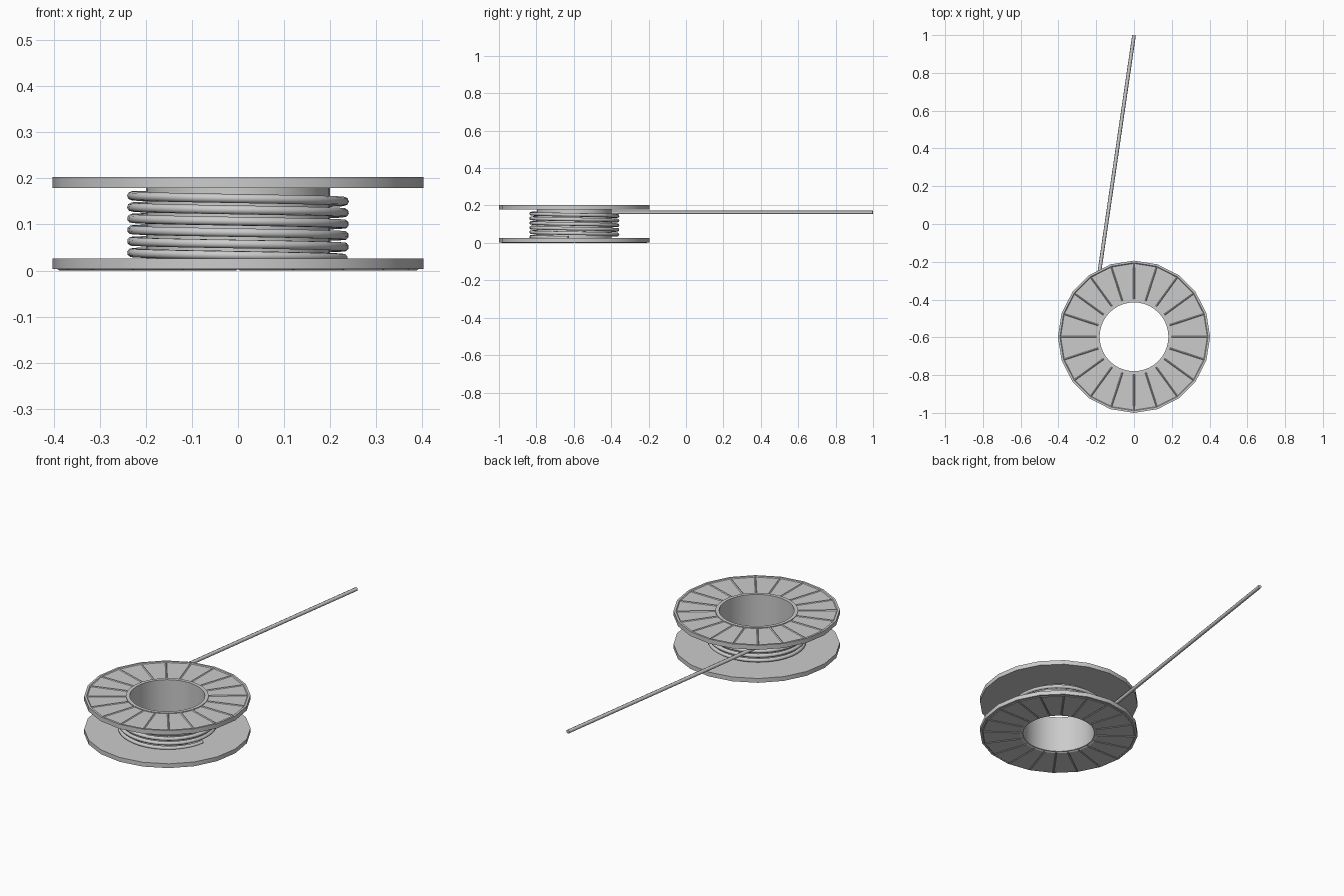
import bpy, bmesh
from math import sin, cos, pi, asin

if "Cube" in bpy.data.objects:
    bpy.data.objects.remove(bpy.data.objects["Cube"])

CY = -0.597          # spool axis position in y
SIDES = 20


def finish(name, bm, angle=0.6, smooth=True):
    bmesh.ops.recalc_face_normals(bm, faces=bm.faces)
    me = bpy.data.meshes.new(name)
    bm.to_mesh(me)
    bm.free()
    ob = bpy.data.objects.new(name, me)
    bpy.context.collection.objects.link(ob)
    if smooth:
        bpy.ops.object.select_all(action='DESELECT')
        ob.select_set(True)
        bpy.context.view_layer.objects.active = ob
        bpy.ops.object.shade_smooth_by_angle(angle=angle)
    return ob


def lathe(profile, n):
    """Closed (r, z) profile swept around the spool axis."""
    bm = bmesh.new()
    rings = [[bm.verts.new((r * cos(2 * pi * i / n), CY + r * sin(2 * pi * i / n), z))
              for r, z in profile] for i in range(n)]
    for i in range(n):
        a, b = rings[i], rings[(i + 1) % n]
        for j in range(len(profile)):
            k = (j + 1) % len(profile)
            bm.faces.new((a[j], b[j], b[k], a[k]))
    bmesh.ops.recalc_face_normals(bm, faces=bm.faces)
    return bm


def flange(name, z_in, z_out, depth):
    """Ring disc whose outward face carries 20 inset panels."""
    bm = lathe([(0.186, z_in), (0.403, z_in), (0.403, z_out),
                (0.392, z_out), (0.193, z_out), (0.186, z_out)], SIDES)
    panels = [f for f in bm.faces
              if all(abs(v.co.z - z_out) < 1e-5 for v in f.verts)
              and 0.25 < (f.calc_center_median().xy - bm_center).length < 0.35]
    bmesh.ops.inset_individual(bm, faces=panels, thickness=0.006, depth=depth)
    return finish(name, bm, 0.4)


from mathutils import Vector
bm_center = Vector((0, CY))

# Flanges
flange("top_flange", 0.179, 0.203, -0.004)
flange("bottom_flange", 0.026, 0.003, 0.003)

# Hollow core
finish("core", lathe([(0.182, 0.003), (0.2, 0.003), (0.2, 0.203), (0.182, 0.203)], 40), 0.5)

# Wire: straight tail, tangent to the coil, then a descending helix
R, TOP, PITCH, TURNS, STEPS = 0.231, 0.163, 0.0247, 5.5, 40
tilt = asin(R / (1 - CY))
start = pi - tilt
pts = [(0, 0.999, TOP)]
for i in range(int(TURNS * STEPS) + 1):
    a = start + 2 * pi * i / STEPS
    pts.append((R * cos(a), CY + R * sin(a), TOP - PITCH * i / STEPS))
cu = bpy.data.curves.new("wire", 'CURVE')
cu.dimensions = '3D'
cu.bevel_depth = 0.0098
cu.bevel_resolution = 2
cu.use_fill_caps = True
sp = cu.splines.new('POLY')
sp.points.add(len(pts) - 1)
for p, co in zip(sp.points, pts):
    p.co = (*co, 1)
wire = bpy.data.objects.new("wire", cu)
bpy.context.collection.objects.link(wire)
